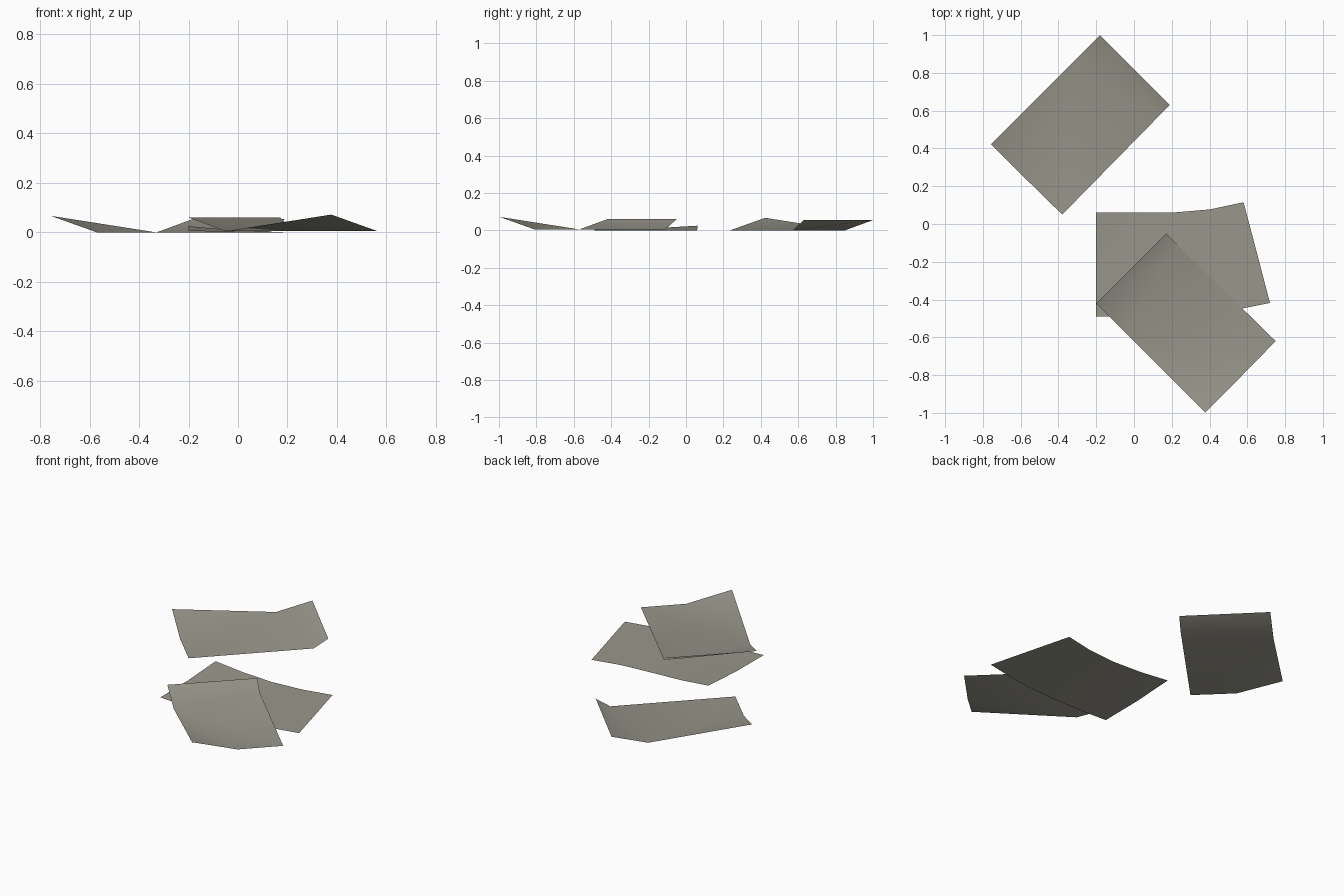
import bpy
from math import pi
from mathutils import Matrix

if "Cube" in bpy.data.objects:
    bpy.data.objects.remove(bpy.data.objects["Cube"])

paper = bpy.data.materials.new("warm_grey_paper")
paper.diffuse_color = (0.32, 0.31, 0.26, 1)
paper.use_nodes = True
paper.node_tree.nodes["Principled BSDF"].inputs["Base Color"].default_value = paper.diffuse_color


def sheet(name, verts, faces, angle=0.0, offset=(0, 0, 0)):
    """A thin single-layer sheet with smooth shaded bends."""
    me = bpy.data.meshes.new(name)
    me.from_pydata(verts, [], faces)
    me.transform(Matrix.Translation(offset) @ Matrix.Rotation(angle, 4, 'Z'))
    me.materials.append(paper)
    for p in me.polygons:
        p.use_smooth = True
    me.update()
    ob = bpy.data.objects.new(name, me)
    bpy.context.collection.objects.link(ob)
    return ob


# Straight sheet: one lifted corner at the rear, whole front edge lifted
curled = [
    (-0.38, 0.05, 0.0),     # rear right corner
    (0.13, 0.57, 0.0),      # right end of front crease
    (0.19, 0.63, 0.055),    # front right corner
    (-0.18, 1.0, 0.055),    # front left corner
    (-0.33, 0.85, 0.0),     # left end of both creases
    (-0.757, 0.423, 0.067),  # lifted rear corner
    (-0.57, 0.236, 0.0),    # rear crease end
]
curled_faces = [(0, 1, 4, 6), (1, 2, 3, 4), (6, 4, 5)]
sheet("back_sheet", curled, curled_faces)
sheet("front_sheet", curled, curled_faces, pi / 2, (0.80, -0.24, 0.005))

# Lower sheet, swept sideways at its right end with its left corners lifted
top = [(-0.20, 0.062, 0.025), (0.0, 0.06, 0.007), (0.2, 0.06, 0.0),
       (0.4, 0.077, 0.0), (0.58, 0.115, 0.0)]
mid = [(-0.2, -0.21, 0.009), (0.0, -0.21, 0.002), (0.21, -0.21, 0.0),
       (0.44, -0.19, 0.0), (0.65, -0.15, 0.0)]
low = [(-0.20, -0.49, 0.007), (0.0, -0.49, 0.0), (0.22, -0.488, 0.0),
       (0.47, -0.468, 0.0), (0.72, -0.418, 0.0)]
faces = [(r + i + 5, r + i + 6, r + i + 1, r + i) for r in (0, 5) for i in range(4)]
sheet("lower_sheet", top + mid + low, faces)
